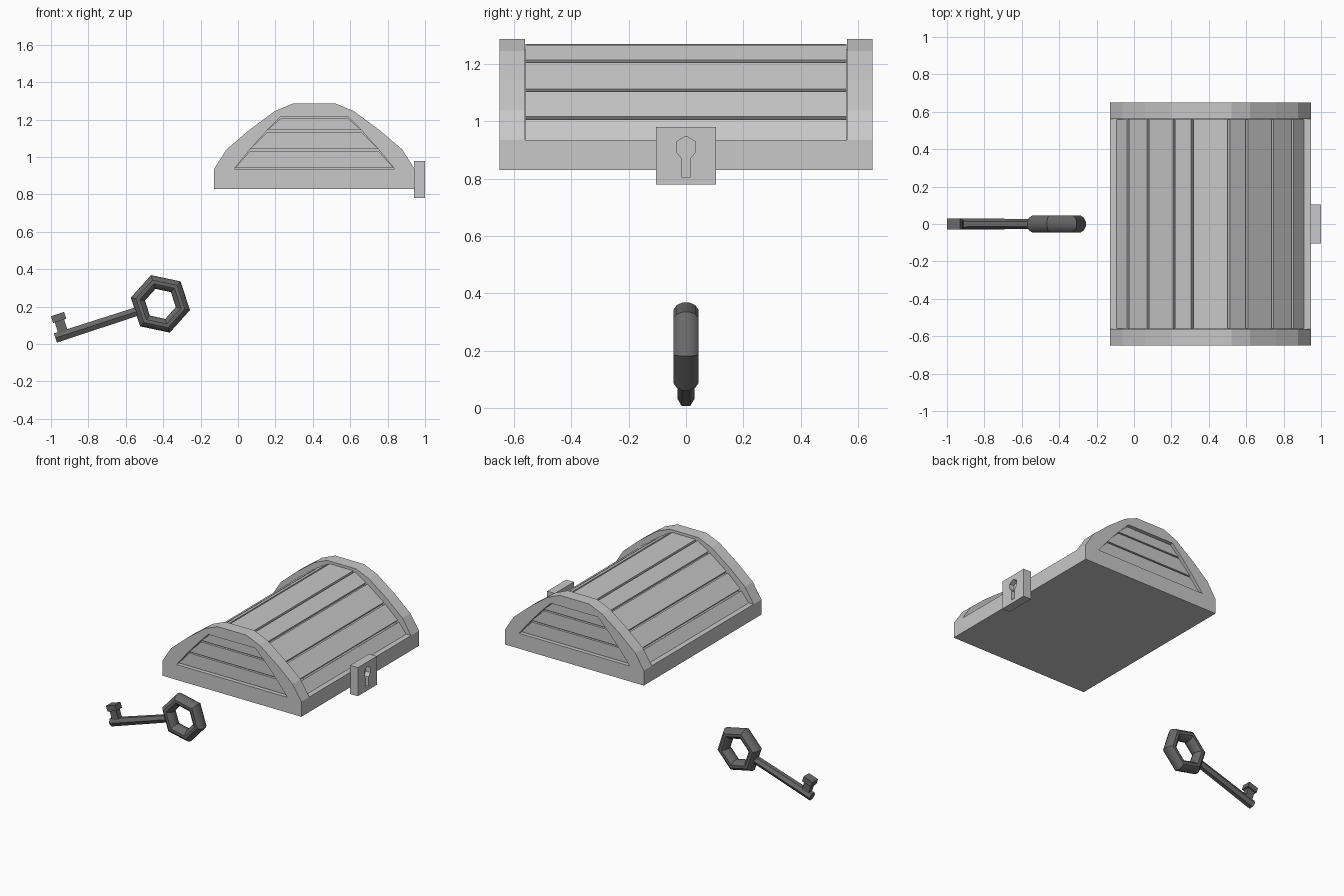
import bpy, bmesh, math
from mathutils import Vector, Matrix

if "Cube" in bpy.data.objects:
    bpy.data.objects.remove(bpy.data.objects["Cube"], do_unlink=True)


def material(name, value):
    m = bpy.data.materials.new(name)
    m.use_nodes = True
    m.diffuse_color = (value, value, value, 1)
    m.node_tree.nodes["Principled BSDF"].inputs["Base Color"].default_value = (value, value, value, 1)
    return m


PALE = material("pale grey", 0.58)
DARK = material("dark grey", 0.14)
CX = 0.408  # middle of the lid


def finish(name, bm, mat):
    bmesh.ops.recalc_face_normals(bm, faces=bm.faces)
    me = bpy.data.meshes.new(name)
    bm.to_mesh(me)
    bm.free()
    me.materials.append(mat)
    ob = bpy.data.objects.new(name, me)
    bpy.context.collection.objects.link(ob)
    return ob


def prism(name, pts, lo, hi, along="y", mat=PALE):
    """Extrude a 2D outline from lo to hi along the x or y axis."""
    bm = bmesh.new()

    def place(a, b, d):
        return (a, d, b) if along == "y" else (d, a, b)
    vs = [bm.verts.new(place(a, b, lo)) for a, b in pts]
    face = bm.faces.new(vs)
    new = bmesh.ops.extrude_face_region(bm, geom=[face])["geom"]
    shift = Vector(place(0, 0, hi - lo))
    bmesh.ops.translate(bm, vec=shift, verts=[g for g in new if isinstance(g, bmesh.types.BMVert)])
    return finish(name, bm, mat)


def mirrored(half, centre):
    """Full outline from (half width, height) pairs listed bottom to top."""
    return [(centre - w, z) for w, z in half] + [(centre + w, z) for w, z in reversed(half)]


def carve(ob, cutter):
    mod = ob.modifiers.new("recess", "BOOLEAN")
    mod.operation = "DIFFERENCE"
    mod.solver = "EXACT"
    mod.object = cutter
    deps = bpy.context.evaluated_depsgraph_get()
    deps.update()
    me = bpy.data.meshes.new_from_object(ob.evaluated_get(deps))
    ob.modifiers.clear()
    ob.data = me
    bpy.data.objects.remove(cutter, do_unlink=True)


# Outlines of the end arches, the curved planks and the end panels
ARCH = [(.537, .83), (.537, .935), (.47, 1.04), (.35, 1.143), (.212, 1.245), (.112, 1.287)]
ROOF = [(.505, .93), (.44, 1.012), (.333, 1.108), (.195, 1.21), (.098, 1.27)]
PANEL = [(.428, .937), (.347, 1.037), (.255, 1.14), (.182, 1.213)]

# Base rail and the core behind the planks
prism("lid_base", mirrored(ARCH[:2], CX), -.565, .565)
prism("lid_core", mirrored([(w - .02, z - .018) for w, z in ROOF], CX), -.565, .565)

# Roof planks with narrow gaps at each bend
roof = mirrored(ROOF, CX)
for i, (a, b) in enumerate(zip(roof, roof[1:])):
    a, b = Vector(a), Vector(b)
    d = (b - a).normalized()
    a, b = a + d * .007, b - d * .007
    inward = Vector((d.y, -d.x)) * .025
    prism(f"roof_plank_{i + 1}", [a, b, b + inward, a + inward], -.56, .56)

# End arches, each with a recessed panel of three boards
for side, s in (("front", -1), ("back", 1)):
    arch = prism(side + "_arch", mirrored(ARCH, CX), s * .562, s * .65)
    carve(arch, prism("panel_cutter", mirrored(PANEL, CX), s * .615, s * .7))
    for i, ((w0, z0), (w1, z1)) in enumerate(zip(PANEL, PANEL[1:])):
        board = [(w0 - .004, z0 + .005), (w1 - .004, z1 - .005)]
        prism(f"{side}_board_{i + 1}", mirrored(board, CX), s * .61, s * .63)

# Lock plate with a keyhole
lock = prism("lock_plate", mirrored([(.105, .78), (.105, .98)], 0), .94, 1.0, "x")
hole = mirrored([(.015, .805), (.015, .87), (.033, .893), (.033, .929)], 0)
hole.insert(4, (0, .948))
carve(lock, prism("keyhole_cutter", hole, .965, 1.05, "x"))

# Key, built along +x from its ring, then turned into place
KEY = Matrix.Translation((-.415, 0, .215)) @ Matrix.Rotation(math.radians(18), 4, "Y").inverted()

bm = bmesh.new()
SIDES, TUBE = 6, 12
rings = []
for i in range(SIDES):
    t = math.radians(30) + math.tau * i / SIDES
    ring = []
    for j in range(TUBE):
        p = math.tau * (j + .5) / TUBE
        r = .123 + .04 * math.cos(p)
        ring.append(bm.verts.new((r * math.cos(t), .046 * math.sin(p), r * math.sin(t))))
    rings.append(ring)
for i in range(SIDES):
    a, b = rings[i], rings[(i + 1) % SIDES]
    for j in range(TUBE):
        k = (j + 1) % TUBE
        bm.faces.new((a[j], a[k], b[k], b[j]))
key_ring = finish("key_ring", bm, DARK)

bm = bmesh.new()
length = .465
bmesh.ops.create_cone(bm, cap_ends=True, segments=6, radius1=.027, radius2=.03, depth=length,
                      matrix=Matrix.Translation((-.125 - length / 2, 0, 0)) @ Matrix.Rotation(math.radians(-90), 4, "Y"))
key_shaft = finish("key_shaft", bm, DARK)


def key_block(name, u0, u1, v0, v1, half):
    return prism(name, [(-u0, v0), (-u1, v0), (-u1, v1), (-u0, v1)], -half, half, mat=DARK)


parts = [key_ring, key_shaft,
         key_block("key_tooth", .515, .568, 0, .085, .02),
         key_block("key_tooth_head", .503, .577, .08, .118, .03)]
for ob in parts:
    ob.data.transform(KEY)

# Round the ring's tube while keeping its six corners crisp
bpy.ops.object.select_all(action="DESELECT")
key_ring.select_set(True)
bpy.context.view_layer.objects.active = key_ring
bpy.ops.object.shade_smooth_by_angle(angle=math.radians(35))
